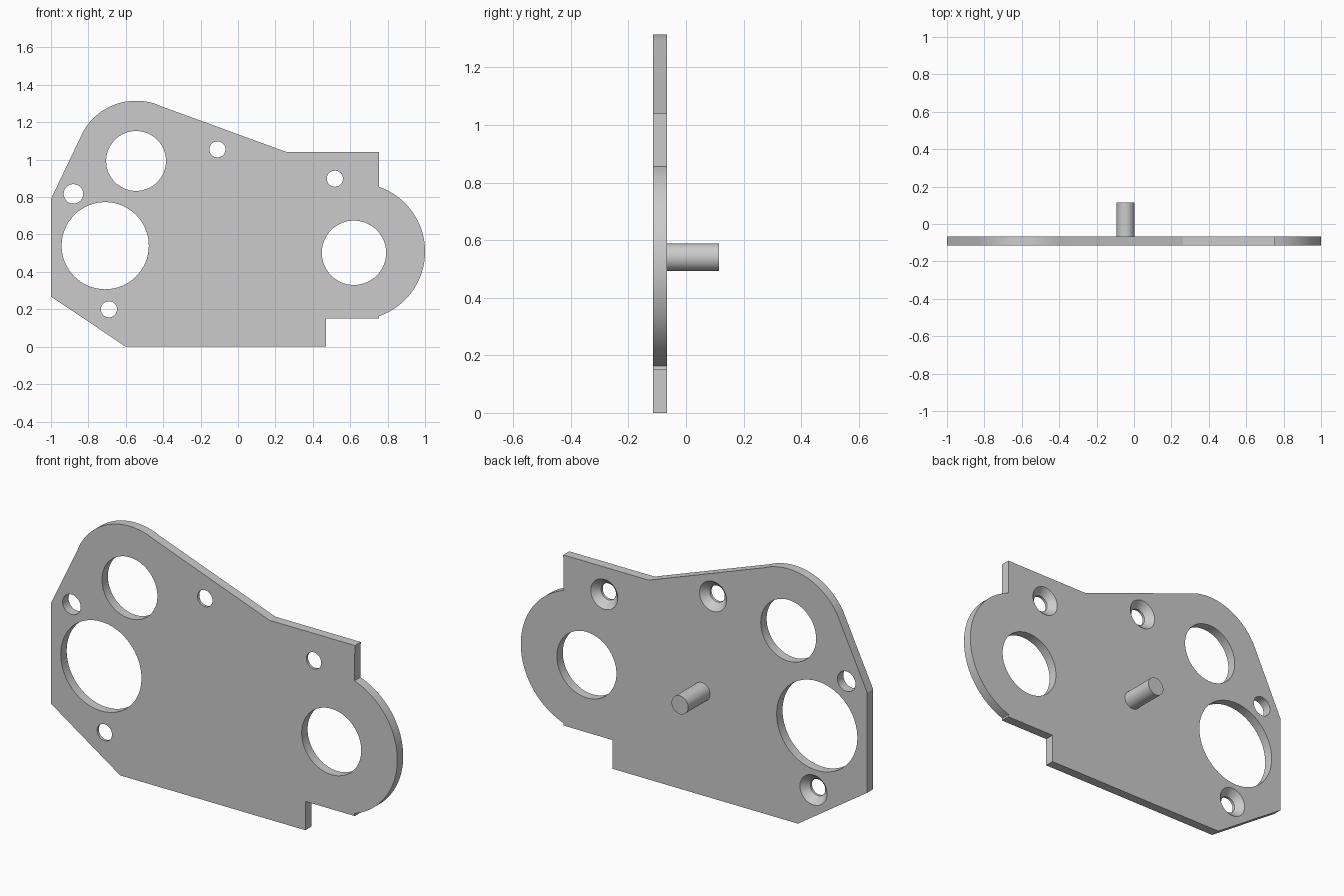
import bpy
import bmesh
from math import cos, sin, radians, pi

cube = bpy.data.objects.get("Cube")
if cube:
    bpy.data.objects.remove(cube, do_unlink=True)

grey = bpy.data.materials.new("plain_grey")
grey.use_nodes = True
colour = (0.6, 0.6, 0.6, 1)
grey.diffuse_color = colour
grey.node_tree.nodes["Principled BSDF"].inputs["Base Color"].default_value = colour

FRONT, BACK, PIN_END = -0.115, -0.066, 0.115


def arc(cx, cz, r, start, end, steps):
    """Points on an arc in the x-z plane, angles in degrees."""
    angles = [radians(start + (end - start) * i / steps) for i in range(steps + 1)]
    return [(cx + r * cos(a), cz + r * sin(a)) for a in angles]


def loft(name, sections):
    """Closed solid through (y, outline) sections, ordered along y."""
    bm = bmesh.new()
    rings = [[bm.verts.new((x, y, z)) for x, z in outline] for y, outline in sections]
    n = len(rings[0])
    for a, b in zip(rings, rings[1:]):
        for i in range(n):
            j = (i + 1) % n
            bm.faces.new((a[i], a[j], b[j], b[i]))
    bm.faces.new(rings[0])
    bm.faces.new(rings[-1])
    bmesh.ops.recalc_face_normals(bm, faces=bm.faces)
    mesh = bpy.data.meshes.new(name)
    bm.to_mesh(mesh)
    bm.free()
    mesh.materials.append(grey)
    obj = bpy.data.objects.new(name, mesh)
    bpy.context.collection.objects.link(obj)
    return obj


def turned(name, x, z, profile, sides=64):
    """Round solid along y from (y, radius) pairs."""
    return loft(name, [(y, arc(x, z, r, 0, 360, sides)[:-1]) for y, r in profile])


def activate(obj):
    bpy.ops.object.select_all(action="DESELECT")
    obj.select_set(True)
    bpy.context.view_layer.objects.active = obj


def cut(target, cutter):
    cutter.hide_render = True
    mod = target.modifiers.new("hole", "BOOLEAN")
    mod.operation = "DIFFERENCE"
    mod.solver = "EXACT"
    mod.object = cutter
    activate(target)
    bpy.ops.object.modifier_apply(modifier=mod.name)
    bpy.data.objects.remove(cutter, do_unlink=True)


# Plate outline: stepped lower edge, round right end, rounded upper left corner
outline = [(-0.6, 0), (0.47, 0), (0.47, 0.15), (0.755, 0.15)]
outline += arc(0.634, 0.509, 0.366, -71, 71, 48)
outline += [(0.755, 1.04), (0.262, 1.04)]
outline += arc(-0.545, 0.99, 0.325, 64.5, 150, 32)
outline += [(-1, 0.79), (-1, 0.268)]
plate = loft("plate", [(FRONT, outline), (BACK, outline)])

# Plain through holes
for x, z, r in [(-0.545, 0.993, 0.16), (-0.71, 0.54, 0.233),
                (0.62, 0.502, 0.172), (-0.88, 0.817, 0.052)]:
    cut(plate, turned("hole_cutter", x, z, [(FRONT - 0.05, r), (BACK + 0.05, r)]))

# Screw holes, countersunk from the back
BORE, SINK = 0.043, 0.078
for x, z in [(-0.11, 1.055), (0.518, 0.898), (-0.69, 0.2)]:
    profile = [(FRONT - 0.05, BORE), (BACK - (SINK - BORE), BORE),
               (BACK, SINK), (BACK + 0.05, SINK)]
    cut(plate, turned("screw_hole_cutter", x, z, profile))

# Round pin on the back
pin = turned("pin", -0.045, 0.54, [(BACK, 0.048), (PIN_END, 0.048)])

for obj in (plate, pin):
    activate(obj)
    bpy.ops.object.shade_smooth_by_angle(angle=pi / 9)
